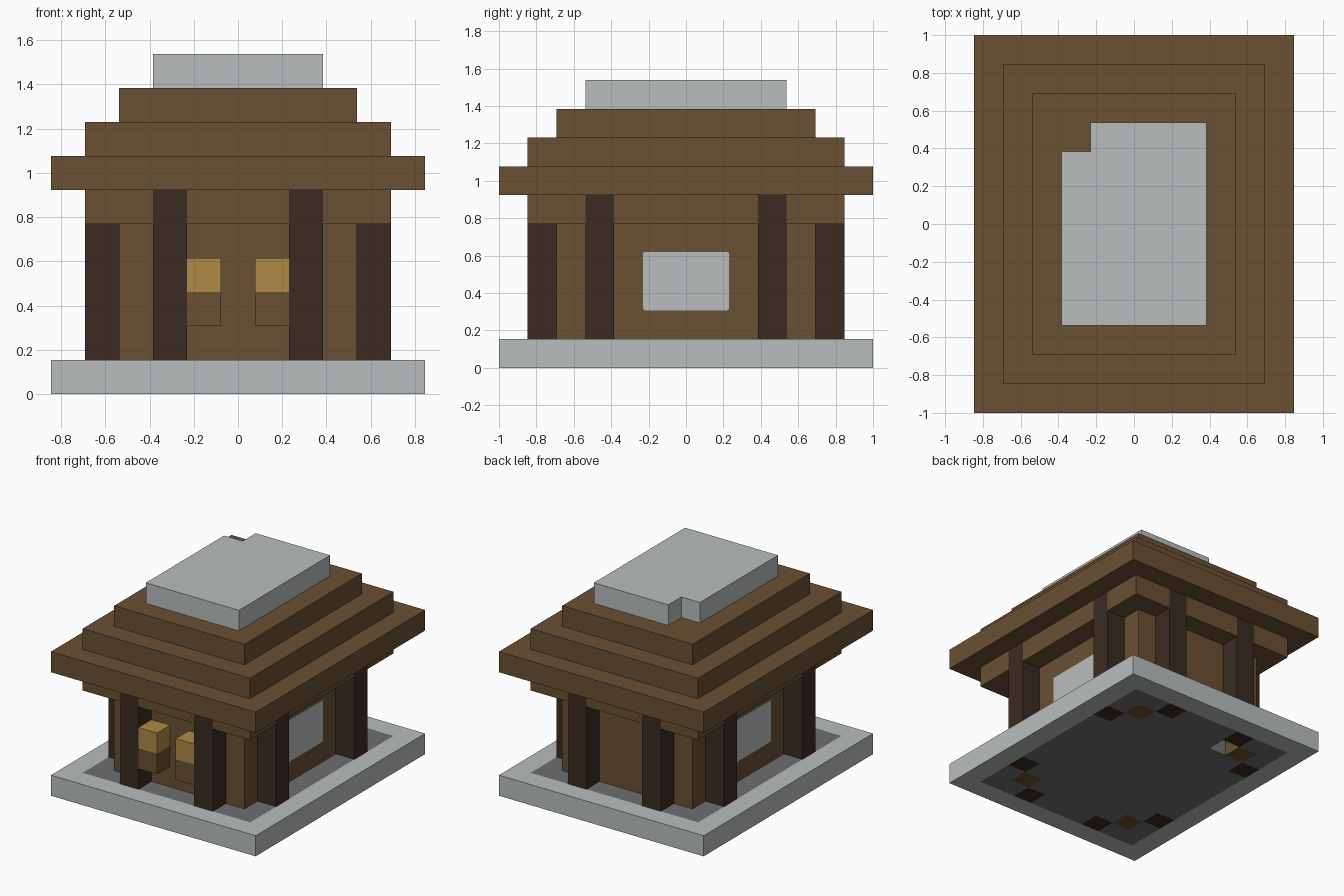
import bpy
import bmesh
from mathutils import Vector

if "Cube" in bpy.data.objects:
    bpy.data.objects.remove(bpy.data.objects["Cube"])

U = 2 / 13  # edge length of one block


def material(name, hex_code):
    srgb = [int(hex_code[i:i + 2], 16) / 255 for i in (0, 2, 4)]
    linear = [c / 12.92 if c < 0.04045 else ((c + 0.055) / 1.055) ** 2.4 for c in srgb]
    mat = bpy.data.materials.new(name)
    mat.use_nodes = True
    mat.diffuse_color = (*linear, 1)
    mat.node_tree.nodes["Principled BSDF"].inputs["Base Color"].default_value = (*linear, 1)
    return mat


stone = material("pale stone", "B9BEBD")
floor_grey = material("dark floor stone", "6F6F6F")
wood = material("brown wood", "6A5033")
dark_wood = material("dark wood", "3A2B22")
lamp_gold = material("lamp gold", "B08A45")


def finish(name, bm, mats):
    mesh = bpy.data.meshes.new(name)
    bm.to_mesh(mesh)
    bm.free()
    for mat in mats:
        mesh.materials.append(mat)
    obj = bpy.data.objects.new(name, mesh)
    bpy.context.collection.objects.link(obj)
    return obj


def blocks(name, cells, mats):
    """Skin a {(x, y, z): material index} dictionary of unit blocks."""
    bm = bmesh.new()
    verts = {}

    def corner(p):
        key = tuple(round(2 * c) for c in p)
        if key not in verts:
            verts[key] = bm.verts.new(p * U)
        return verts[key]

    for cell, index in cells.items():
        centre = Vector(cell) + Vector((0, 0, 0.5))
        for axis in range(3):
            for sign in (-1, 1):
                n = Vector((0, 0, 0))
                n[axis] = sign
                if tuple(int(a + b) for a, b in zip(cell, n)) in cells:
                    continue
                a = Vector((0, 0, 0))
                a[(axis + 1) % 3] = 1
                b = n.cross(a)
                loop = [centre + (n + i * a + j * b) / 2
                        for i, j in ((-1, -1), (1, -1), (1, 1), (-1, 1))]
                bm.faces.new([corner(p) for p in loop]).material_index = index
    # merge flat neighbours of the same colour
    bmesh.ops.dissolve_limit(bm, angle_limit=0.01, verts=bm.verts[:], edges=bm.edges[:],
                             delimit={'MATERIAL'})
    return finish(name, bm, mats)


def layer(hx, hy, z, index=0):
    return {(x, y, z): index for x in range(-hx, hx + 1) for y in range(-hy, hy + 1)}


def box(name, lo, hi, mat):
    """Box between two corners given in blocks."""
    bm = bmesh.new()
    bmesh.ops.create_cube(bm, size=1)
    for v in bm.verts:
        v.co = Vector([(l + h) / 2 + c * (h - l) for l, h, c in zip(lo, hi, v.co)]) * U
    return finish(name, bm, [mat])


def post(name, x, y, z0, z1, mat):
    return box(name, (x - 0.5, y - 0.5, z0), (x + 0.5, y + 0.5, z1), mat)


corners = [(sx, sy) for sx in (-1, 1) for sy in (-1, 1)]
pillar_cells = [(sx * x, sy * y) for sx, sy in corners for x, y in ((2, 5), (4, 3))]
corner_cells = [(sx * 3, sy * 4) for sx, sy in corners]

# Base: pale rim, dark floor, post feet showing underneath, one missing block
base = layer(5, 6, 0)
base.update(layer(4, 5, 0, 1))
for x, y in corner_cells:
    base[x, y, 0] = 2
for x, y in pillar_cells:
    base[x, y, 0] = 3
del base[-2, 4, 0]
blocks("base", base, [stone, floor_grey, wood, dark_wood])

# Walls
box("walls", (-3.5, -4.5, 1), (3.5, 4.5, 5), wood)

# Pillars around the corners
for i, (x, y) in enumerate(pillar_cells):
    post(f"pillar_{i + 1}", x, y, 1, 6, dark_wood)

# Beam ring with the pillars passing through it
beam = layer(4, 5, 5)
for x, y in pillar_cells:
    del beam[x, y, 5]
blocks("beam", beam, [wood])

# Stepped roof
for i in range(3):
    hx, hy = 5.5 - i, 6.5 - i
    box(f"roof_step_{i + 1}", (-hx, -hy, 6 + i), (hx, hy, 7 + i), wood)

# Roof cap with a missing corner block
cap = layer(2, 3, 9)
del cap[-2, 3, 9]
blocks("roof_cap", cap, [stone])

# Side windows as thin plates with softened corners
for side, label in ((1, "left"), (-1, "right")):
    x = side * 3.5
    window = box(f"window_{label}", (min(x, x + side * 0.03), -1.5, 2),
                 (max(x, x + side * 0.03), 1.5, 4.03), stone)
    bm = bmesh.new()
    bm.from_mesh(window.data)
    edges = [e for e in bm.edges if abs(e.verts[0].co.x - e.verts[1].co.x) > 0.001]
    bmesh.ops.bevel(bm, geom=edges, offset=0.012, segments=2, profile=0.5, affect='EDGES')
    bm.to_mesh(window.data)
    bm.free()

# Front lamps on wooden brackets
for x, label in ((1, "left"), (-1, "right")):
    post(f"lamp_bracket_{label}", x, -5, 2, 3, wood)
    post(f"lamp_{label}", x, -5, 3, 4, lamp_gold)
